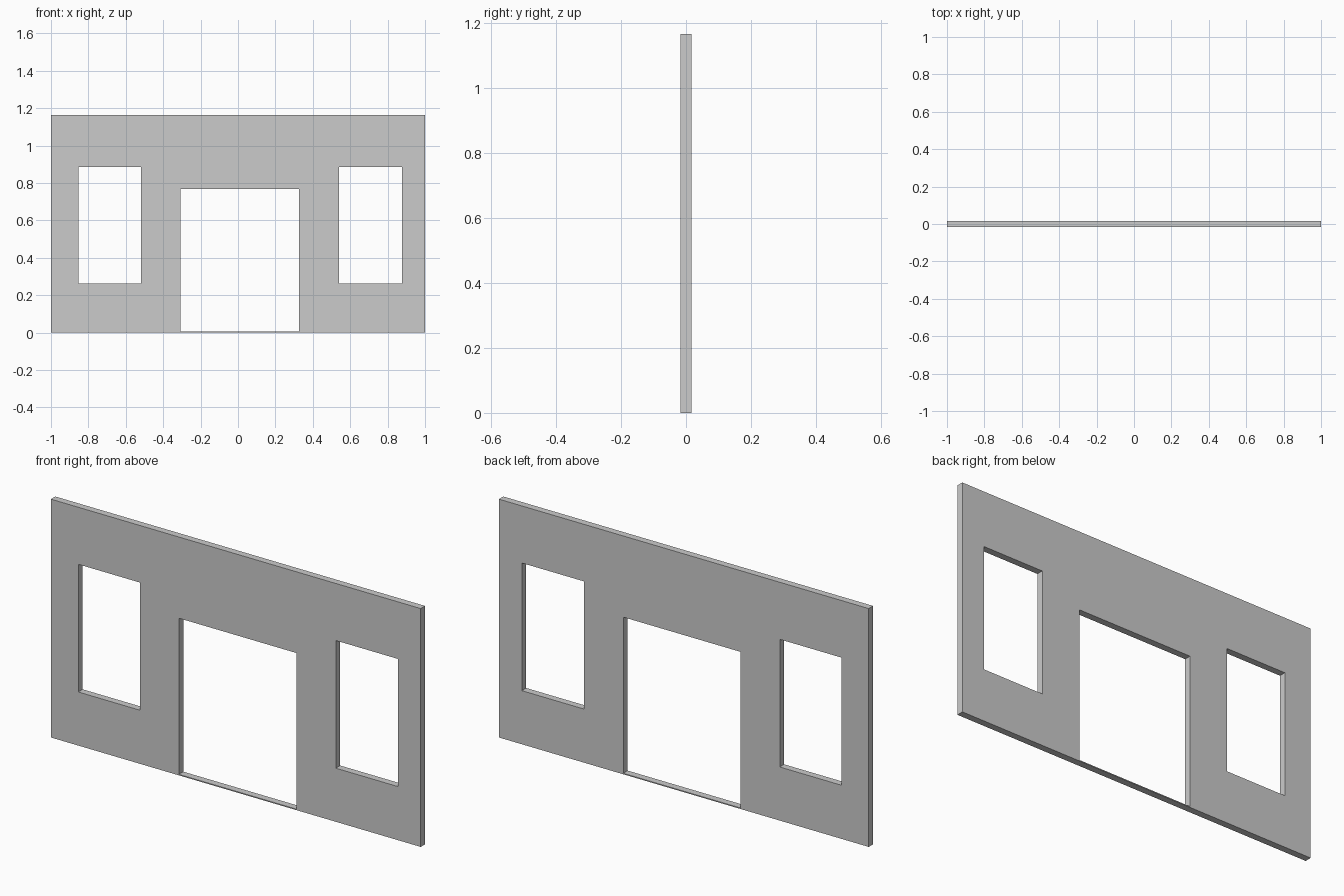
import bpy, bmesh
from math import pi

if "Cube" in bpy.data.objects:
    bpy.data.objects.remove(bpy.data.objects["Cube"])

THICKNESS = 0.034
HEIGHT = 1.165

# Outline and openings as (x_min, x_max, z_min, z_max)
outline = (-1.0, 1.0, 0.0, HEIGHT)
left_window = (-0.852, -0.519, 0.262, 0.886)
right_window = (0.541, 0.876, 0.262, 0.886)
doorway = (-0.308, 0.327, 0.005, 0.768)  # leaves a thin threshold strip

curve = bpy.data.curves.new("wall_panel", "CURVE")
curve.dimensions = "2D"
curve.fill_mode = "BOTH"
curve.extrude = THICKNESS / 2


def add_rectangle(x0, x1, z0, z1):
    spline = curve.splines.new("POLY")
    spline.points.add(3)
    for point, (x, z) in zip(spline.points, [(x0, z0), (x1, z0), (x1, z1), (x0, z1)]):
        point.co = (x, z, 0, 1)
    spline.use_cyclic_u = True


for rect in (outline, left_window, right_window, doorway):
    add_rectangle(*rect)

# Stand the panel upright and turn it into a mesh
wall = bpy.data.objects.new("wall_panel", curve)
bpy.context.collection.objects.link(wall)
wall.rotation_euler.x = pi / 2
bpy.context.view_layer.objects.active = wall
wall.select_set(True)
bpy.ops.object.convert(target="MESH")
wall = bpy.context.object

# Weld caps to edges for a closed, flat-shaded solid
bm = bmesh.new()
bm.from_mesh(wall.data)
bmesh.ops.remove_doubles(bm, verts=bm.verts, dist=0.0005)
bmesh.ops.recalc_face_normals(bm, faces=bm.faces)
for face in bm.faces:
    face.smooth = False
bm.to_mesh(wall.data)
bm.free()
